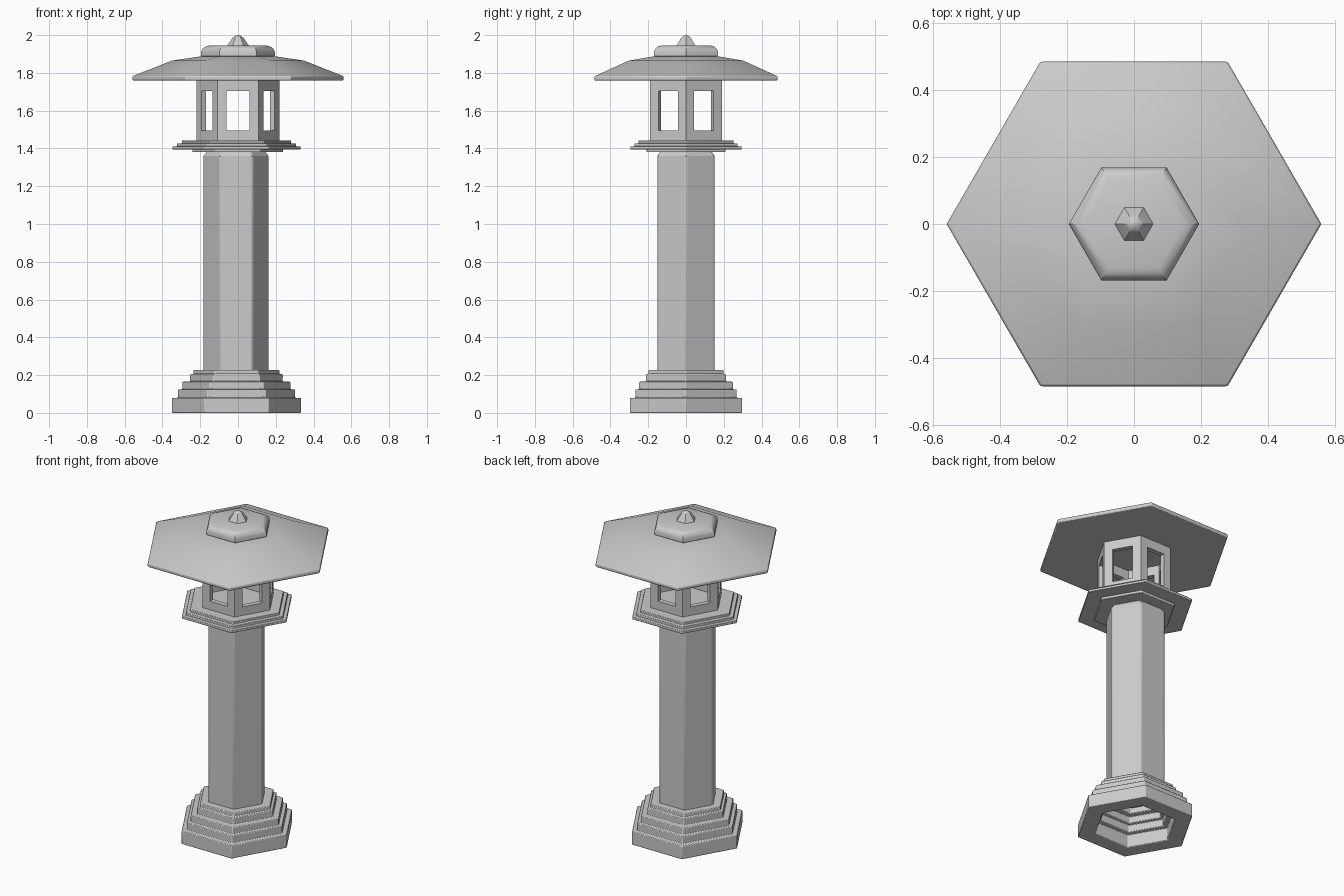
import bpy, bmesh, math

if "Cube" in bpy.data.objects:
    bpy.data.objects.remove(bpy.data.objects["Cube"])

N = 6


def finish(name, bm, x=0.0, bevel=0.0):
    bmesh.ops.remove_doubles(bm, verts=bm.verts, dist=1e-5)
    bmesh.ops.recalc_face_normals(bm, faces=bm.faces)
    me = bpy.data.meshes.new(name)
    bm.to_mesh(me)
    bm.free()
    ob = bpy.data.objects.new(name, me)
    bpy.context.collection.objects.link(ob)
    ob.location.x = x
    bpy.ops.object.select_all(action='DESELECT')
    ob.select_set(True)
    bpy.context.view_layer.objects.active = ob
    bpy.ops.object.shade_smooth_by_angle(angle=math.radians(30))
    if bevel:
        mod = ob.modifiers.new("soft_edges", 'BEVEL')
        mod.width = bevel
        mod.segments = 2
        mod.limit_method = 'ANGLE'
        mod.angle_limit = math.radians(35)
    return ob


def hex_lathe(name, profile, x=0.0, bevel=0.0, loop=False):
    """Sweep an (r, z) profile around six corners; loop=True joins last to first."""
    bm = bmesh.new()
    rings = []
    for r, z in profile:
        rings.append([bm.verts.new((r * math.cos(k * math.tau / N),
                                    r * math.sin(k * math.tau / N), z)) for k in range(N)])
    pairs = list(zip(rings, rings[1:]))
    if loop:
        pairs.append((rings[-1], rings[0]))
    else:
        bm.faces.new(rings[0])
        bm.faces.new(rings[-1])
    for a, b in pairs:
        for k in range(N):
            j = (k + 1) % N
            bm.faces.new((a[k], a[j], b[j], b[k]))
    return finish(name, bm, x, bevel)


def steps(tiers):
    """Staircase profile from (radius, z0, z1) tiers."""
    return [p for r, z0, z1 in tiers for p in ((r, z0), (r, z1))]


# Stepped hollow plinth
tiers = [(.342, 0, .08), (.31, .08, .125), (.286, .125, .165),
         (.246, .165, .205), (.228, .205, .228)]
inner = [(r - .105, z0, z1) for r, z0, z1 in tiers]
hex_lathe("stepped_base", steps(tiers) + steps(inner)[::-1], -.008, .004, loop=True)

# Column with tapered top
hex_lathe("column", [(.175, .2), (.175, 1.36), (.155, 1.385)], -.01, .008)

# Platform under the lantern
hex_lathe("platform_support", [(.24, 1.38), (.24, 1.40)], -.002, .003)
hex_lathe("platform", steps([(.34, 1.395, 1.411), (.316, 1.411, 1.427),
                             (.29, 1.427, 1.442)]), -.008, .003)

# Lantern room: six mitred wall panels with window openings
bm = bmesh.new()
R, T, W = .219, .03, .06
zs = [1.435, 1.495, 1.703, 1.775]
for k in range(N):
    ang = (k + .5) * math.tau / N
    c, s = math.cos(ang), math.sin(ang)
    layers = []
    for d in (0, T):
        a = R * math.cos(math.pi / N) - d
        h = a * math.tan(math.pi / N)
        layers.append([[bm.verts.new((a * c - u * s, a * s + u * c, z))
                        for u in (-h, -W, W, h)] for z in zs])
    for g in layers:
        for i in range(3):
            for j in range(3):
                if (i, j) != (1, 1):
                    bm.faces.new((g[i][j], g[i][j + 1], g[i + 1][j + 1], g[i + 1][j]))
    o, n = layers
    hole = [(1, 1), (1, 2), (2, 2), (2, 1)]
    for (i, j), (p, q) in zip(hole, hole[1:] + hole[:1]):
        bm.faces.new((o[i][j], o[p][q], n[p][q], n[i][j]))
    for i in (0, 3):
        for j in range(3):
            bm.faces.new((o[i][j], o[i][j + 1], n[i][j + 1], n[i][j]))
finish("lantern_room", bm)

# Two-pitch roof
hex_lathe("roof", [(.56, 1.76), (.56, 1.782), (.35, 1.865), (.18, 1.89)], 0, .006)

# Rounded cap and pointed finial
hex_lathe("roof_cap", [(.185, 1.88), (.195, 1.89), (.195, 1.913), (.188, 1.927),
                       (.172, 1.939), (.152, 1.945)], 0)
hex_lathe("finial", [(.061, 1.94), (.052, 1.952), (.03, 1.985), (.015, 1.996), (.004, 2.0)], 0)
